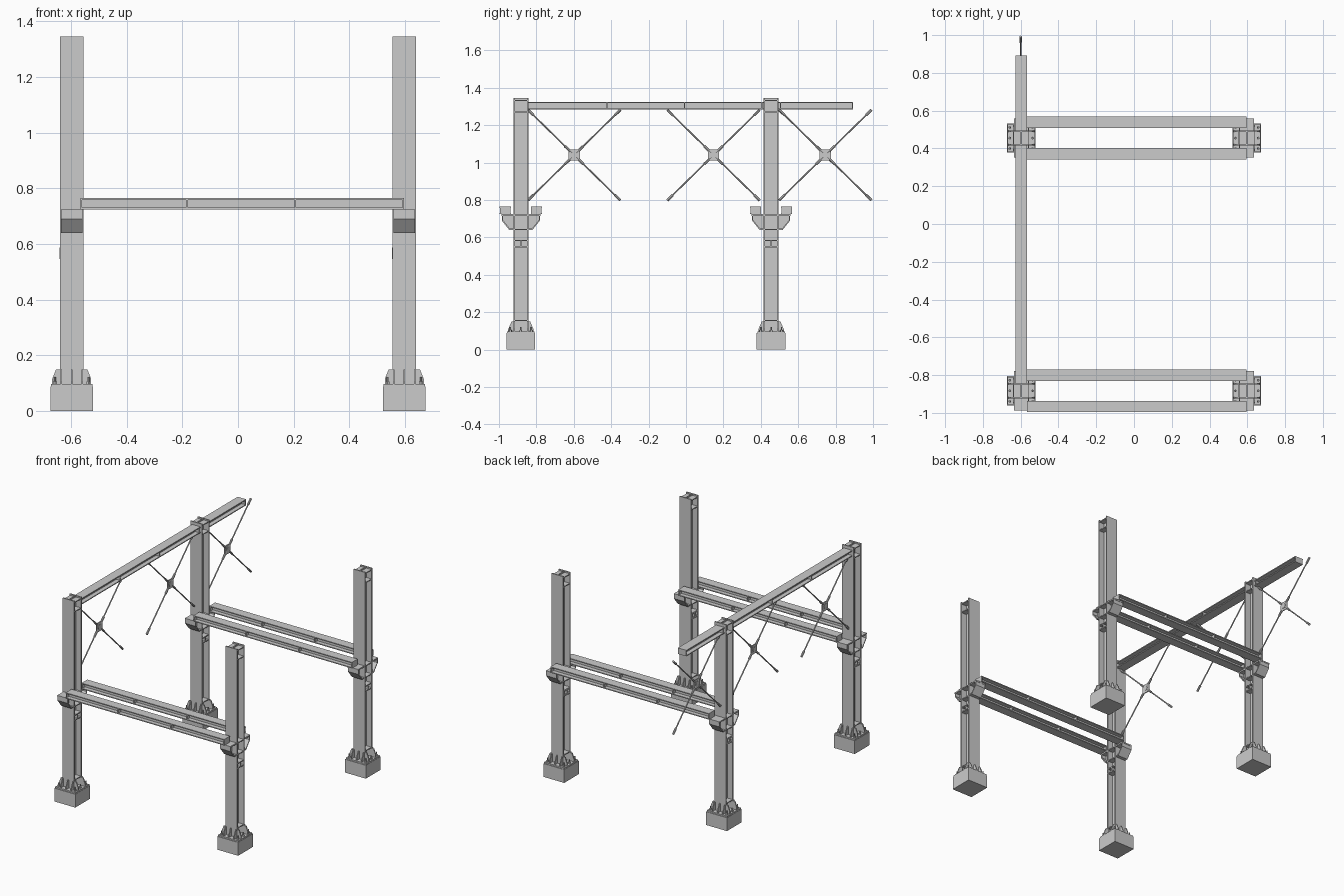
import bpy, bmesh
from math import pi, atan2, hypot
from mathutils import Matrix, Vector

if "Cube" in bpy.data.objects:
    bpy.data.objects.remove(bpy.data.objects["Cube"])

XS = (-0.597, 0.597)
YS = (-0.883, 0.455)


def box(bm, x0, x1, y0, y1, z0, z1):
    m = Matrix.Translation(((x0 + x1) / 2, (y0 + y1) / 2, (z0 + z1) / 2))
    m = m @ Matrix.Diagonal((x1 - x0, y1 - y0, z1 - z0, 1))
    bmesh.ops.create_cube(bm, size=1, matrix=m)


def prism(bm, pts, axis, a, b):
    """Extrude a 2D outline along 'X' (pts = y,z) or 'Y' (pts = x,z)."""
    def place(p, t):
        return (t, p[0], p[1]) if axis == 'X' else (p[0], t, p[1])
    lo = [bm.verts.new(place(p, a)) for p in pts]
    hi = [bm.verts.new(place(p, b)) for p in pts]
    bm.faces.new(lo)
    bm.faces.new(hi[::-1])
    n = len(pts)
    for i in range(n):
        bm.faces.new((lo[i], lo[(i + 1) % n], hi[(i + 1) % n], hi[i]))


def rod(bm, p, q, r, seg=8):
    p, q = Vector(p), Vector(q)
    d = q - p
    m = Matrix.Translation((p + q) / 2) @ d.to_track_quat('Z', 'Y').to_matrix().to_4x4()
    bmesh.ops.create_cone(bm, cap_ends=True, segments=seg, radius1=r, radius2=r,
                          depth=d.length, matrix=m)


def finish(bm, name, places):
    bmesh.ops.recalc_face_normals(bm, faces=bm.faces[:])
    me = bpy.data.meshes.new(name)
    bm.to_mesh(me)
    bm.free()
    for i, loc in enumerate(places):
        ob = bpy.data.objects.new(f"{name}_{i + 1}", me)
        ob.location = loc
        bpy.context.collection.objects.link(ob)


def i_beam(bm, a, b, w, h, stiffeners):
    """I-section along X, centred on y = 0, standing on z = 0."""
    t = 0.006
    box(bm, a, b, -w / 2, w / 2, 0, t)
    box(bm, a, b, -w / 2, w / 2, h - t, h)
    box(bm, a, b, -0.003, 0.003, t, h - t)
    for s in stiffeners:
        box(bm, s - 0.003, s + 0.003, -w / 2 + 0.002, w / 2 - 0.002, t, h - t)


sites = [(x, y, 0) for x in XS for y in YS]

# concrete footings
bm = bmesh.new()
box(bm, -0.076, 0.076, -0.077, 0.077, 0, 0.088)
finish(bm, "footing", sites)

# H-section columns with stiffener plates in the channels
bm = bmesh.new()
for s in (-1, 1):
    y0, y1 = sorted((s * 0.032, s * 0.04))
    box(bm, -0.042, 0.042, y0, y1, 0.096, 1.344)
    x0, x1 = sorted((s * 0.003, s * 0.040))
    for z in (0.155, 0.55, 0.583, 0.642, 0.718, 1.27, 1.332):
        box(bm, x0, x1, -0.032, 0.032, z - 0.003, z + 0.003)
    box(bm, x0, x1, -0.003, 0.003, 0.55, 0.583)
box(bm, -0.003, 0.003, -0.032, 0.032, 0.096, 1.344)
# small connection frame on the left side of each column
for z in (0.55, 0.583):
    box(bm, -0.044, -0.038, -0.034, 0.034, z - 0.005, z + 0.005)
for y in (-0.03, 0, 0.03):
    box(bm, -0.044, -0.038, y - 0.004, y + 0.004, 0.55, 0.583)
finish(bm, "column", sites)

# base plates, gussets and anchor bolts
bm = bmesh.new()
box(bm, -0.074, 0.074, -0.073, 0.073, 0.088, 0.097)
for s in (-1, 1):
    side = [(s * 0.04, 0.097), (s * 0.070, 0.097), (s * 0.070, 0.115),
            (s * 0.056, 0.150), (s * 0.04, 0.150)]
    for y in (-0.036, 0.036):
        prism(bm, side, 'Y', y - 0.004, y + 0.004)
    face = [(s * 0.039, 0.097), (s * 0.068, 0.097), (s * 0.068, 0.108),
            (s * 0.050, 0.150), (s * 0.039, 0.150)]
    for x in (-0.038, 0, 0.038):
        prism(bm, face, 'X', x - 0.003, x + 0.003)
    for y in (-0.056, 0, 0.056):
        rod(bm, (s * 0.06, y, 0.097), (s * 0.06, y, 0.106), 0.0075, 6)
        rod(bm, (s * 0.06, y, 0.1), (s * 0.06, y, 0.122), 0.0035)
finish(bm, "base_plate", sites)

# tapered brackets on the front and back of each column
bm = bmesh.new()
for s in (-1, 1):
    prism(bm, [(s * 0.04, 0.718), (s * 0.102, 0.718), (s * 0.102, 0.69),
               (s * 0.062, 0.64), (s * 0.04, 0.64)], 'X', -0.004, 0.004)
    prism(bm, [(s * 0.102, 0.69), (s * 0.062, 0.64), (s * 0.04, 0.64), (s * 0.04, 0.647),
               (s * 0.059, 0.647), (s * 0.096, 0.693)], 'X', -0.038, 0.038)
    y0, y1 = sorted((s * 0.096, s * 0.102))
    box(bm, -0.038, 0.038, y0, y1, 0.69, 0.718)
    y0, y1 = sorted((s * 0.04, s * 0.104))
    box(bm, -0.038, 0.038, y0, y1, 0.715, 0.724)
finish(bm, "bracket", sites)

# paired cross beams, one on each side of a column row
bm = bmesh.new()
i_beam(bm, -0.566, 0.596, 0.06, 0.04, (-0.563, -0.183, 0.205, 0.593))
finish(bm, "cross_beam", [(0, y + s * 0.083, 0.724) for y in YS for s in (-1, 1)])

# long side beam along the top of the left columns
for a, b, st, name in ((-0.843, 0.415, (-0.423, -0.008, 0.405), "side_beam"),
                       (0.495, 0.893, (0.505, 0.89), "side_beam_end")):
    bm = bmesh.new()
    i_beam(bm, a, b, 0.062, 0.04, st)
    bmesh.ops.rotate(bm, verts=bm.verts[:], cent=(0, 0, 0), matrix=Matrix.Rotation(pi / 2, 3, 'Z'))
    finish(bm, name, [(XS[0], 0, 1.284)])

# X braces: thin rods with thicker ends and a centre plate
bm = bmesh.new()
for sy in (-1, 1):
    for sz in (-1, 1):
        end = Vector((0, sy * 0.247, sz * 0.242))
        rod(bm, (0, 0, 0), end, 0.0042)
        rod(bm, end * 0.88, end, 0.0072)
        rod(bm, end * 0.09, end * 0.2, 0.0072)
c, k = 0.03, 0.018
plate = [(-c, -k), (-k, -c), (k, -c), (c, -k), (c, k), (k, c), (-k, c), (-c, k)]
prism(bm, plate, 'X', -0.003, 0.003)
rod(bm, (-0.006, 0, 0), (0.006, 0, 0), 0.016, 16)
finish(bm, "cross_brace", [(XS[0] - 0.003, y, 1.04) for y in (-0.598, 0.147, 0.745)])
